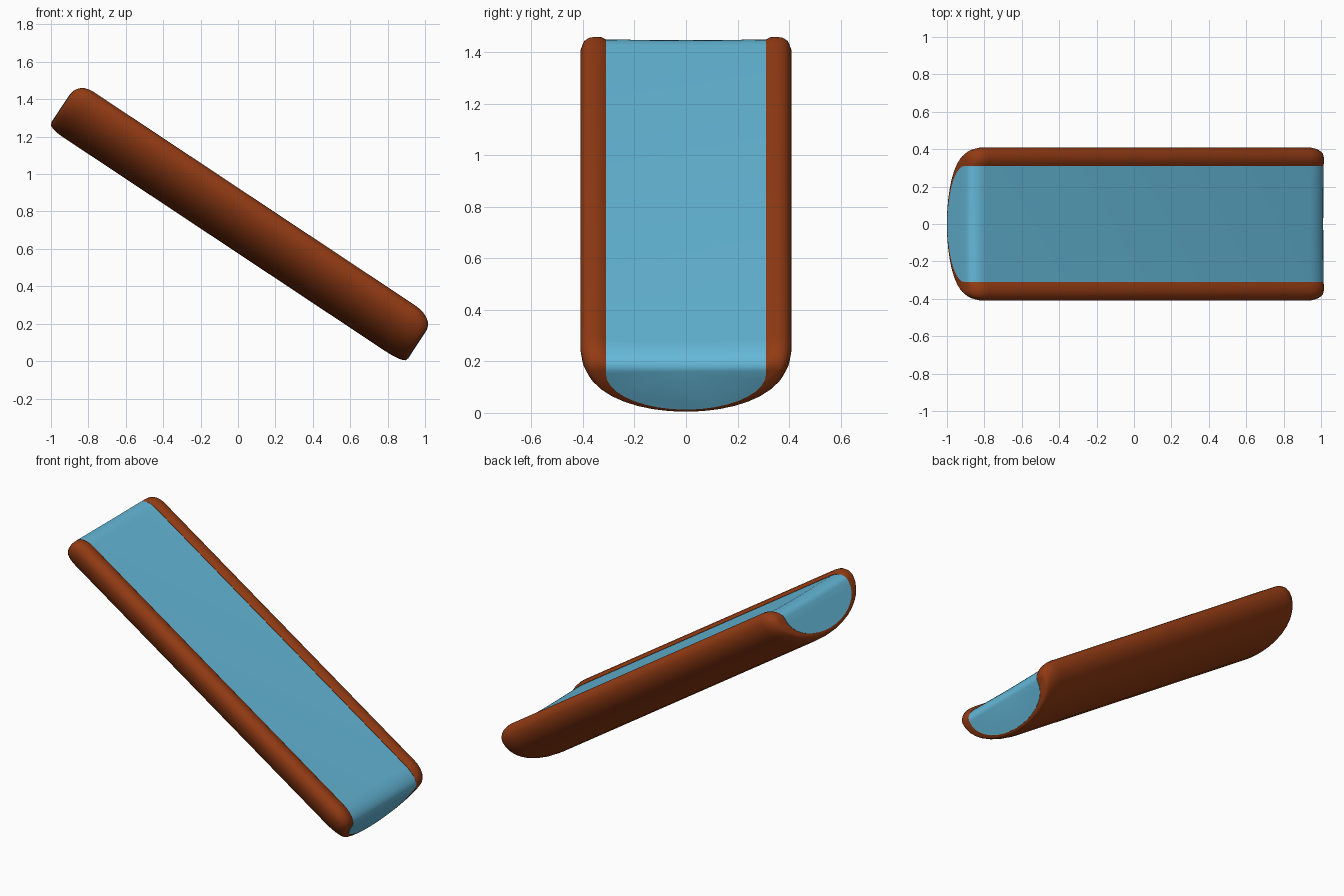
import bpy
import bmesh
import math

cube = bpy.data.objects.get("Cube")
if cube:
    bpy.data.objects.remove(cube)

SLOPE = math.atan2(0.553, 0.833)
CS, SN = math.cos(SLOPE), math.sin(SLOPE)
UPPER_END, LOWER_END = -1.535, 0.747
ARC = 18      # segments around the half-round section
ROUND = 6     # segments along each rounded end


def material(name, color):
    mat = bpy.data.materials.new(name)
    mat.use_nodes = True
    mat.diffuse_color = color
    bsdf = mat.node_tree.nodes["Principled BSDF"]
    bsdf.inputs["Base Color"].default_value = color
    bsdf.inputs["Roughness"].default_value = 0.7
    return mat


def stations(overhang):
    """Positions along the channel with the amount of end rounding."""
    result = []
    for i in range(ROUND + 1):
        a = math.pi / 2 * (1 - i / ROUND)
        result.append((UPPER_END - overhang + 0.09 * (1 - math.sin(a)), 1 - math.cos(a)))
    for i in range(ROUND + 1):
        a = math.pi / 2 * i / ROUND
        result.append((LOWER_END + overhang - 0.12 * (1 - math.sin(a)), 1 - math.cos(a)))
    return result


def half_round(width, middle, bottom):
    """Lower half of an ellipse from +y to -y."""
    return [(width * math.cos(math.pi * i / ARC),
             middle - (middle - bottom) * math.sin(math.pi * i / ARC))
            for i in range(ARC + 1)]


def trough_section(s):
    outer = half_round(0.41 - 0.05 * s, 0.72 - 0.03 * s, 0.48 + 0.025 * s)
    # rounded lip, shrinking toward the ends
    w = 0.1 - 0.05 * s
    base, rise = 0.72 - 0.03 * s, 0.052 - 0.044 * s
    lip = [(0.31 + w * f, base + rise * h)
           for f, h in ((0.9, 0.6), (0.72, 0.9), (0.5, 1), (0.22, 0.95), (0, 0.68))]
    inner = half_round(0.31, 0.69 - 0.01 * s, 0.515)
    mirrored = [(-y, n) for y, n in lip]
    return outer + mirrored + inner[::-1] + lip[::-1]


def water_section(s):
    lower = half_round(0.311, 0.69 - 0.01 * s, 0.513)
    top = 0.753 - 0.06 * s
    return lower + [(-0.311, top), (0, top - 0.003), (0.311, top)]


def loft(name, section, overhang, mat, hollow):
    bm = bmesh.new()
    rings = []
    for u, s in stations(overhang):
        rings.append([bm.verts.new((CS * u + SN * n, y, CS * n - SN * u))
                      for y, n in section(s)])
    count = len(rings[0])
    for a, b in zip(rings, rings[1:]):
        for i in range(count):
            j = (i + 1) % count
            bm.faces.new((a[i], a[j], b[j], b[i]))
    # close both ends: a rim strip for the shell, a full cap for the fill
    for ring in (rings[0], rings[-1]):
        if hollow:
            closed = ring[-5:] + ring[:-5]
            half = len(closed) // 2
            out, inn = closed[:half], closed[half:][::-1]
            for k in range(half - 1):
                bm.faces.new((out[k], out[k + 1], inn[k + 1], inn[k]))
        else:
            bm.faces.new(ring)
    bmesh.ops.recalc_face_normals(bm, faces=bm.faces)
    mesh = bpy.data.meshes.new(name)
    bm.to_mesh(mesh)
    bm.free()
    mesh.materials.append(mat)
    obj = bpy.data.objects.new(name, mesh)
    bpy.context.collection.objects.link(obj)
    bpy.ops.object.select_all(action="DESELECT")
    obj.select_set(True)
    bpy.context.view_layer.objects.active = obj
    bpy.ops.object.shade_smooth_by_angle(angle=math.radians(40))
    return obj


brown = material("brown wood", (0.29, 0.044, 0.007, 1))
blue = material("water blue", (0.13, 0.48, 0.69, 1))

# Sloping half-round channel
loft("trough", trough_section, 0, brown, True)
# Water filling the channel, flush with both ends
loft("water", water_section, 0.003, blue, False)
